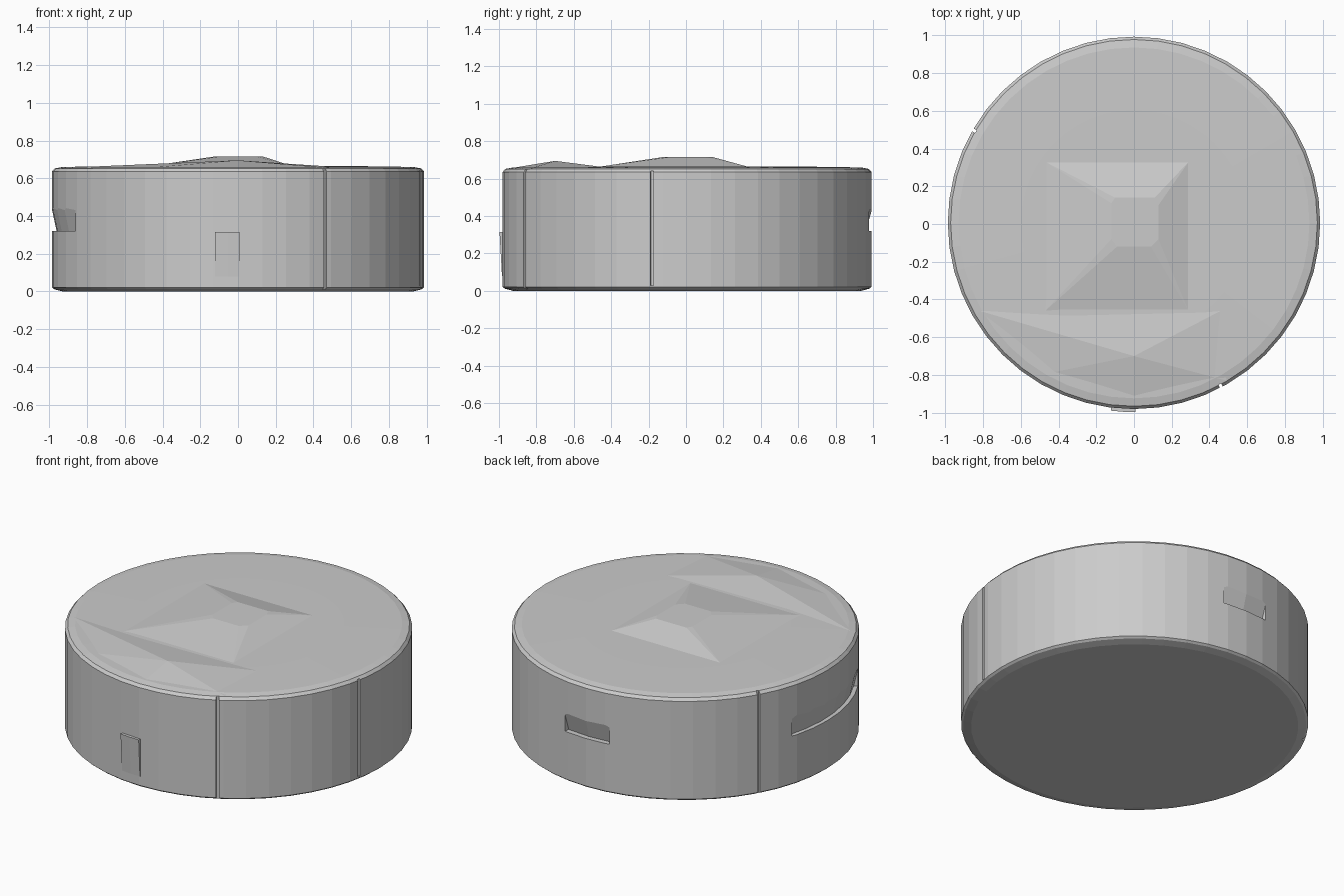
import bpy, bmesh
from math import radians, cos, sin, tau

if "Cube" in bpy.data.objects:
    bpy.data.objects.remove(bpy.data.objects["Cube"])

CY = 0.006  # body centre in y


def make(name, bm):
    bmesh.ops.recalc_face_normals(bm, faces=bm.faces)
    me = bpy.data.meshes.new(name)
    bm.to_mesh(me)
    bm.free()
    ob = bpy.data.objects.new(name, me)
    bpy.context.collection.objects.link(ob)
    return ob


def lathe(name, profile, sides):
    bm = bmesh.new()
    rings = [[bm.verts.new((r * cos(tau * i / sides), CY + r * sin(tau * i / sides), z))
              for i in range(sides)] for r, z in profile]
    for a, b in zip(rings, rings[1:]):
        for i in range(sides):
            j = (i + 1) % sides
            bm.faces.new((a[i], a[j], b[j], b[i]))
    bm.faces.new(rings[0])
    bm.faces.new(rings[-1])
    return make(name, bm)


def arc(name, a0, a1, profile, steps=1):
    """Sweep a closed (radius, z) profile between two azimuths."""
    bm = bmesh.new()
    rings = []
    for k in range(steps + 1):
        t = radians(a0 + (a1 - a0) * k / steps)
        rings.append([bm.verts.new((r * cos(t), CY + r * sin(t), z)) for r, z in profile])
    n = len(profile)
    for a, b in zip(rings, rings[1:]):
        for i in range(n):
            j = (i + 1) % n
            bm.faces.new((a[i], a[j], b[j], b[i]))
    bm.faces.new(rings[0])
    bm.faces.new(rings[-1])
    return make(name, bm)


def cut(target, cutter):
    cutter.hide_render = True
    mod = target.modifiers.new(cutter.name, 'BOOLEAN')
    mod.operation = 'DIFFERENCE'
    mod.solver = 'EXACT'
    mod.object = cutter
    bpy.context.view_layer.objects.active = target
    bpy.ops.object.modifier_apply(modifier=mod.name)
    bpy.data.objects.remove(cutter)


# Round body with softened rims
body = lathe("round_body", [(0.93, 0.0), (0.975, 0.012), (0.987, 0.022), (0.987, 0.635),
                            (0.972, 0.652), (0.93, 0.66), (0.6, 0.665)], 48)

# Wedge notches at the back and the left side
wedge = [(0.955, 0.32), (1.05, 0.32), (1.05, 0.44), (0.99, 0.44)]
cut(body, arc("back_notch", 81, 99, wedge, 2))
cut(body, arc("left_notch", 163, 209, [(0.962, 0.32), (1.05, 0.32), (1.05, 0.45), (0.99, 0.45)], 6))

# Thin vertical seams around the wall
for i, (az, z0, z1) in enumerate([(-62, 0.01, 0.7), (-11, 0.03, 0.64), (150, 0.01, 0.7)]):
    cut(body, arc(f"seam_{i}", az - 0.5, az + 0.5,
                  [(0.968, z0), (1.05, z0), (1.05, z1), (0.968, z1)]))

# Slightly raised front panel
arc("front_panel", -97, -89.5, [(0.95, 0.08), (0.99, 0.08), (1.003, 0.315), (0.95, 0.315)], 2)

# Central raised mound with a clipped-corner top
bm = bmesh.new()
Z, T = 0.664, 0.716
base = [bm.verts.new(p) for p in
        ((-0.47, -0.46, Z), (0.29, -0.46, Z), (0.29, 0.33, Z), (-0.47, 0.33, Z))]
top = [bm.verts.new((x, y, T)) for x, y in
       ((-0.12, -0.08), (-0.09, -0.12), (0.09, -0.12), (0.13, -0.08),
        (0.13, 0.1), (0.11, 0.14), (-0.1, 0.14), (-0.12, 0.11))]
bm.faces.new(top)
bm.faces.new(base)
for i in range(4):
    j = (i + 1) % 4
    a, b, c = top[2 * i], top[2 * i + 1], top[(2 * i + 2) % 8]
    bm.faces.new((base[i], a, b))
    bm.faces.new((base[i], base[j], c, b))
make("centre_mound", bm)

# Low ridge near the front rim
bm = bmesh.new()
L, M, R, F, P = [bm.verts.new(p) for p in
                 ((-0.82, -0.46, 0.66), (0.46, -0.46, 0.664), (0.49, -0.83, 0.655),
                  (0.0, -0.96, 0.652), (0.0, -0.7, 0.695))]
G = bm.verts.new((-0.5, -0.8, 0.654))
rim = [L, M, R, F, G]
for i in range(5):
    bm.faces.new((rim[i], rim[(i + 1) % 5], P))
bm.faces.new(rim)
make("front_ridge", bm)
